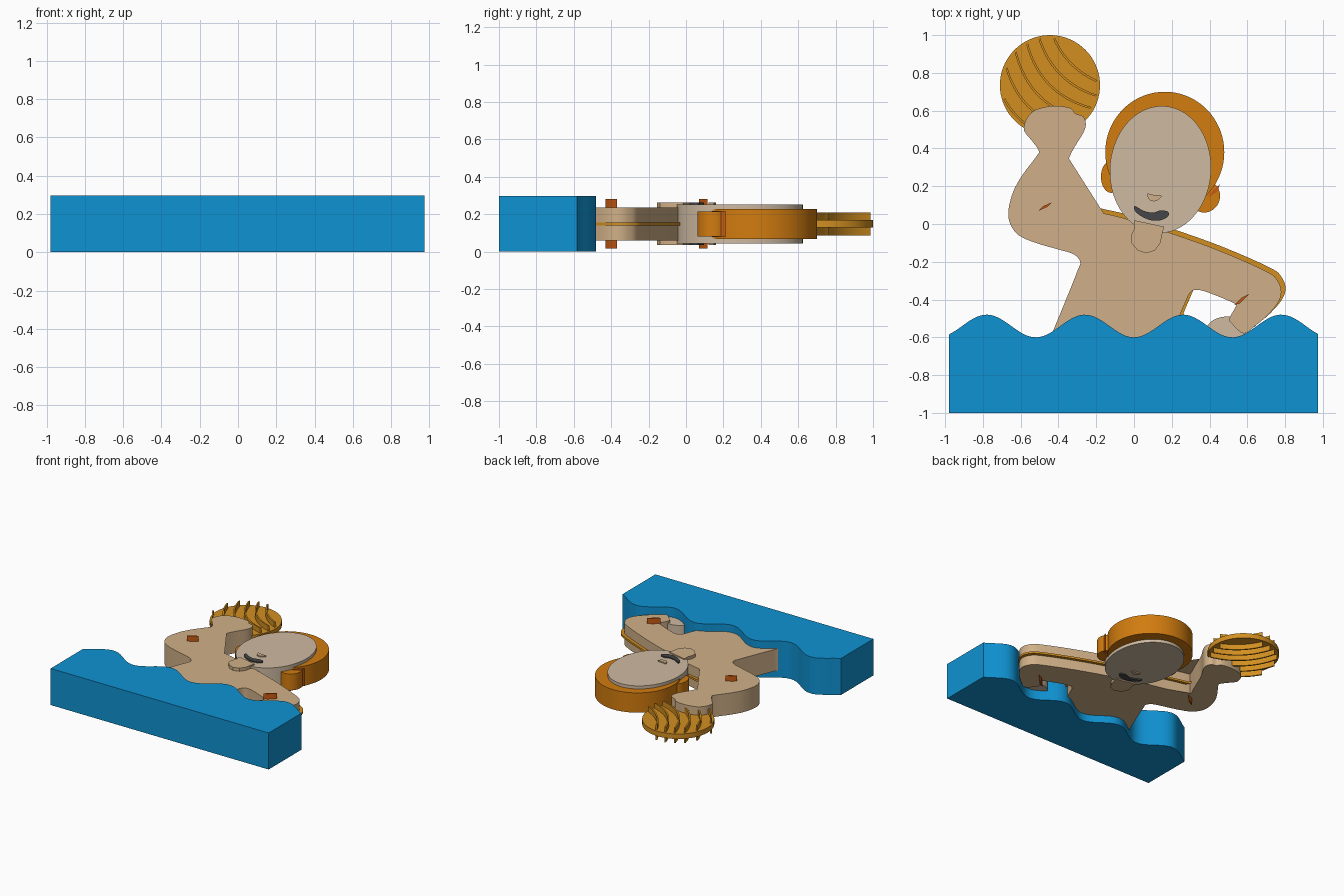
import bpy, bmesh, math
from mathutils import Vector

cube = bpy.data.objects.get("Cube")
if cube:
    bpy.data.objects.remove(cube, do_unlink=True)

MIDDLE = 0.148  # every part is centred on this height


def material(name, red, green, blue):
    """Flat colour given as 8-bit display values."""
    linear = [((c / 255 + 0.055) / 1.055) ** 2.4 for c in (red, green, blue)] + [1]
    mat = bpy.data.materials.new(name)
    mat.use_nodes = True
    mat.diffuse_color = linear
    shader = next(n for n in mat.node_tree.nodes if n.type == 'BSDF_PRINCIPLED')
    shader.inputs["Base Color"].default_value = linear
    shader.inputs["Roughness"].default_value = 0.8
    return mat


blue = material("water blue", 15, 146, 210)
tan = material("skin tan", 208, 176, 136)
pale = material("face beige", 206, 186, 161)
orange = material("hair orange", 210, 124, 15)
gold = material("ball gold", 210, 143, 33)
rust = material("crease rust", 200, 90, 18)
charcoal = material("mouth charcoal", 70, 70, 72)


def points(flat):
    """Pairs of hundredths of a unit to plan positions."""
    return [Vector((x, y)) / 100 for x, y in zip(flat[::2], flat[1::2])]


def smooth_loop(pts, steps=4):
    """Closed Catmull-Rom curve through the points."""
    out = []
    count = len(pts)
    for i in range(count):
        a, b, c, d = (pts[(i + k) % count] for k in (-1, 0, 1, 2))
        for s in range(steps):
            t = s / steps
            out.append(b + ((c - a) * t + (a * 2 - b * 5 + c * 4 - d) * t * t
                            + (b * 3 - a - c * 3 + d) * t ** 3) / 2)
    return out


def ellipse(cx, cy, rx, ry, tilt=0.0, count=72):
    out = []
    for i in range(count):
        a = math.tau * i / count
        v = Vector((rx * math.cos(a), ry * math.sin(a), 0))
        out.append(Vector((cx + v.x * math.cos(tilt) - v.y * math.sin(tilt),
                           cy + v.x * math.sin(tilt) + v.y * math.cos(tilt))))
    return out


def slab(name, loops, half, mat):
    """Extrude plan outlines symmetrically about the middle height."""
    bm = bmesh.new()
    for loop in loops:
        face = bm.faces.new([bm.verts.new((p.x, p.y, MIDDLE - half)) for p in loop])
        grown = bmesh.ops.extrude_face_region(bm, geom=[face])["geom"]
        moved = [v for v in grown if isinstance(v, bmesh.types.BMVert)]
        bmesh.ops.translate(bm, verts=moved, vec=(0, 0, half * 2))
    bmesh.ops.recalc_face_normals(bm, faces=bm.faces)
    mesh = bpy.data.meshes.new(name)
    bm.to_mesh(mesh)
    bm.free()
    mesh.materials.append(mat)
    obj = bpy.data.objects.new(name, mesh)
    bpy.context.collection.objects.link(obj)
    bpy.ops.object.select_all(action='DESELECT')
    obj.select_set(True)
    bpy.context.view_layer.objects.active = obj
    bpy.ops.object.shade_smooth_by_angle(angle=math.radians(30))
    return obj


# Water block with a wavy far edge
LEFT, RIGHT, WAVES = -0.98, 0.975, 96
xs = [RIGHT + (LEFT - RIGHT) * i / WAVES for i in range(WAVES + 1)]
wave = [Vector((x, -0.54 - 0.06 * math.cos(math.tau * x / 0.52))) for x in xs]
slab("water", [[Vector((LEFT, -1)), Vector((RIGHT, -1))] + wave], MIDDLE, blue)

# Body: raised arm, then torso with the bent arm
raised_arm = points([
    -32, -16, -40, -13.5, -52, -10, -61, -6, -65.5, 0, -66.5, 7, -64, 17, -59, 26,
    -51.5, 36, -50.5, 39, -54, 44, -58, 49, -58, 53, -56, 57, -52, 60.5, -43, 62.5,
    -34, 61.5, -31, 58.5, -27, 57, -25.5, 53, -27, 48, -33, 38, -39, 24])
torso = points([
    -44, 12.5, -42, 12, -20, 6.5, -5, 3, 20, -5, 45, -14, 70, -25, 76, -30,
    78, -36, 76, -42, 70, -49, 64, -54, 58, -58, 52, -53, 50.5, -50, 54, -43.5,
    53, -42, 45, -38.5, 35, -35, 30, -36, 27, -42, 24, -49, 19, -62, -45, -62,
    -43, -57, -36, -40, -30, -25, -28.5, -20])
slab("body", [smooth_loop(torso + raised_arm)], 0.088, tan)

# Thin gold sheet peeking out along the shoulders
offset = Vector((0.022, 0.018))
slab("shoulder_trim", [[p + offset for p in smooth_loop(torso)]], 0.008, gold)

# Resting hand at the waterline
slab("resting_hand", [ellipse(0.495, -0.56, 0.11, 0.07)], 0.07, pale)

# Hair, ears and face
slab("hair", [ellipse(0.163, 0.38, 0.315, 0.32)], 0.08, orange)
slab("right_ear", [ellipse(-0.12, 0.25, 0.055, 0.085)], 0.066, orange)
slab("left_ear", [ellipse(0.375, 0.145, 0.08, 0.085, -0.4)], 0.066, orange)
slab("face", [ellipse(0.14, 0.288, 0.268, 0.337, -0.06)], 0.105, pale)

# Chin, nose and mouth run through the head, so both sides show them
chin = points([0, 2, 7, 0.5, 16, -1.5, 15, -5, 14, -10, 11, -14, 6.5, -15.5,
               2, -14, -1.5, -10, -1.5, -6, 0, -3])
slab("chin", [chin], 0.114, tan)
nose = points([7, 16, 10, 15.5, 14.5, 15, 13, 13, 10.5, 12, 8, 13])
slab("nose", [smooth_loop(nose)], 0.114, tan)
mouth = points([0.5, 9.5, 5, 7, 10, 6, 14, 7.2, 18, 6.5, 18, 4, 14, 2, 9, 2, 4, 4, 0.5, 7])
slab("mouth", [smooth_loop(mouth)], 0.114, charcoal)

# Elbow creases and ear crease
slab("elbow_creases", [points([-50.5, 7, -46, 9, -43.5, 11.5, -48, 9.5]),
                       points([53, -43, 56, -42, 61, -37, 57, -39])], 0.132, rust)
slab("ear_crease", [points([39, 14, 44, 17, 45.5, 21, 42, 18])], 0.07, rust)

# Ball: thin disc crossed by curved ribs
centre, radius = Vector((-0.445, 0.735)), 0.265
slab("ball_disc", [ellipse(centre.x, centre.y, radius, radius)], 0.02, gold)
along = Vector((-1, 1)).normalized()
across = Vector((1, 1)).normalized()
ribs = []
for k in range(6):
    shift = -0.24 + 0.08 * k
    arc = []
    for i in range(41):
        t = -radius + 2 * radius * i / 40
        p = along * t + across * (shift + 1.2 * t * t)
        if p.length < radius - 0.012:
            arc.append(centre + p)
    if len(arc) > 2:
        width = across * 0.006
        ribs.append([p - width for p in arc] + [p + width for p in reversed(arc)])
slab("ball_ribs", ribs, 0.062, gold)
